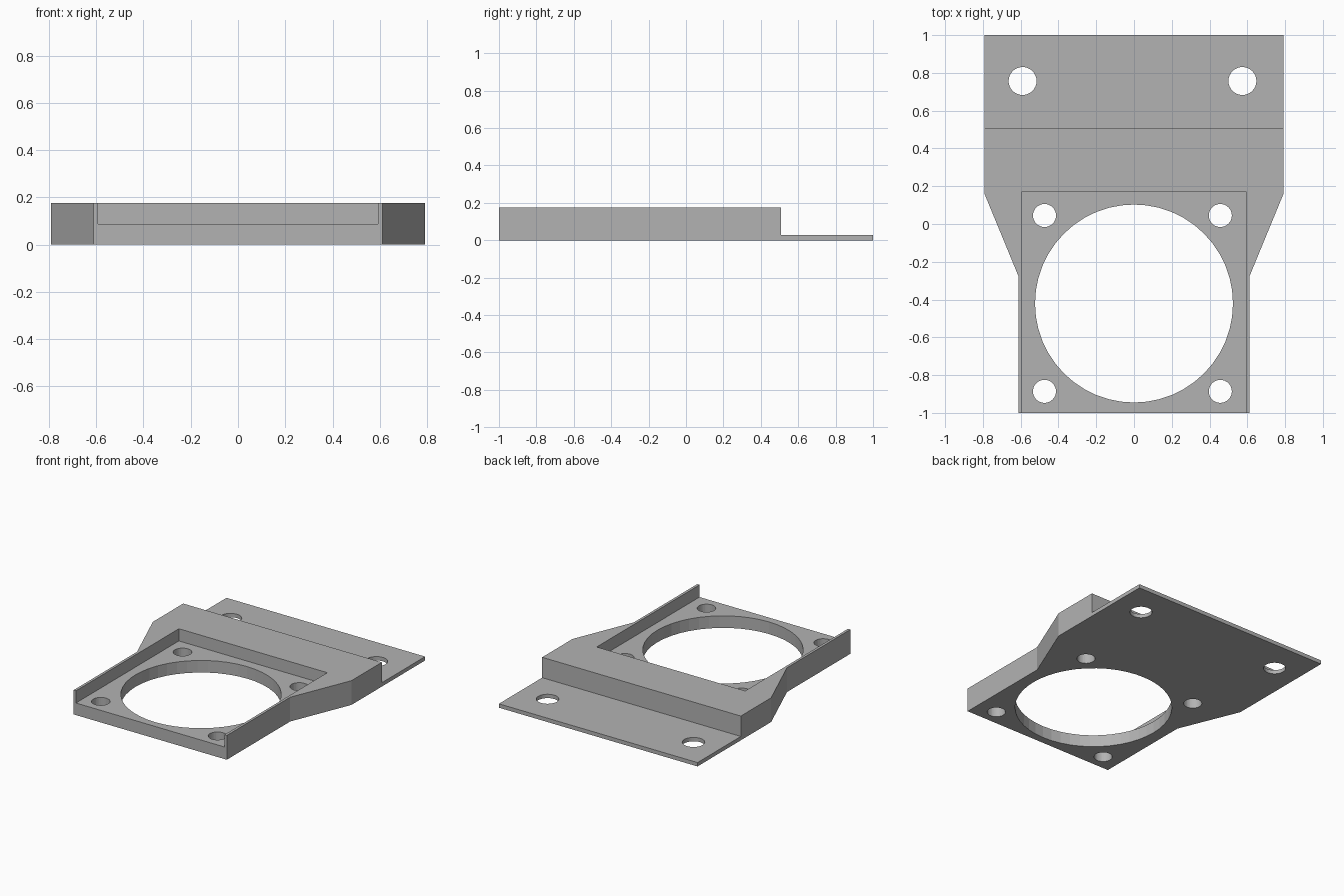
import bpy
import bmesh

if "Cube" in bpy.data.objects:
    bpy.data.objects.remove(bpy.data.objects["Cube"])

HEIGHT, FLOOR, FLANGE = 0.175, 0.087, 0.028

grey = bpy.data.materials.new("plain grey")
grey.diffuse_color = (0.45, 0.45, 0.45, 1)
grey.use_nodes = True
grey.node_tree.nodes["Principled BSDF"].inputs["Base Color"].default_value = grey.diffuse_color


def prism(name, outline, z0, z1):
    """Extrude a closed xy outline from z0 to z1."""
    bm = bmesh.new()
    face = bm.faces.new([bm.verts.new((x, y, z0)) for x, y in outline])
    top = bmesh.ops.extrude_face_region(bm, geom=[face])["geom"]
    for v in top:
        if isinstance(v, bmesh.types.BMVert):
            v.co.z = z1
    bmesh.ops.recalc_face_normals(bm, faces=bm.faces)
    mesh = bpy.data.meshes.new(name)
    bm.to_mesh(mesh)
    bm.free()
    mesh.materials.append(grey)
    obj = bpy.data.objects.new(name, mesh)
    bpy.context.collection.objects.link(obj)
    return obj


def box(name, x, y0, y1, z0, z1):
    return prism(name, [(-x, y0), (x, y0), (x, y1), (-x, y1)], z0, z1)


def drill(name, x, y, r, sides):
    bpy.ops.mesh.primitive_cylinder_add(vertices=sides, radius=r, depth=1, location=(x, y, 0))
    obj = bpy.context.object
    obj.name = name
    obj.data.materials.append(grey)
    return obj


# Bracket body: wide at the back, tapering to the narrow front
right = [(0.611, -1), (0.611, -0.278), (0.792, 0.161), (0.792, 1)]
bracket = prism("fan_mount_bracket", right + [(-x, y) for x, y in reversed(right)], 0, HEIGHT)

# Thin rear flange and front pocket, open at the front edge
cutters = [box("flange_step_cutter", 1.2, 0.507, 1.3, FLANGE, 0.5),
           box("pocket_cutter", 0.592, -1.3, 0.172, FLOOR, 0.5)]

# Large opening, its four screw holes, and two flange holes
cutters.append(drill("opening_cutter", 0, -0.421, 0.524, 48))
for x in (-0.474, 0.457):
    for y in (-0.886, 0.045):
        cutters.append(drill("screw_hole_cutter", x, y, 0.061, 32))
for x in (-0.59, 0.574):
    cutters.append(drill("flange_hole_cutter", x, 0.757, 0.074, 32))

for cutter in cutters:
    cutter.hide_render = True
    mod = bracket.modifiers.new(cutter.name, "BOOLEAN")
    mod.operation = "DIFFERENCE"
    mod.solver = "EXACT"
    mod.object = cutter

# Bake the cuts and clear the helpers
bpy.context.view_layer.update()
depsgraph = bpy.context.evaluated_depsgraph_get()
result = bpy.data.meshes.new_from_object(bracket.evaluated_get(depsgraph))
bracket.modifiers.clear()
bracket.data = result
for cutter in cutters:
    bpy.data.objects.remove(cutter)
